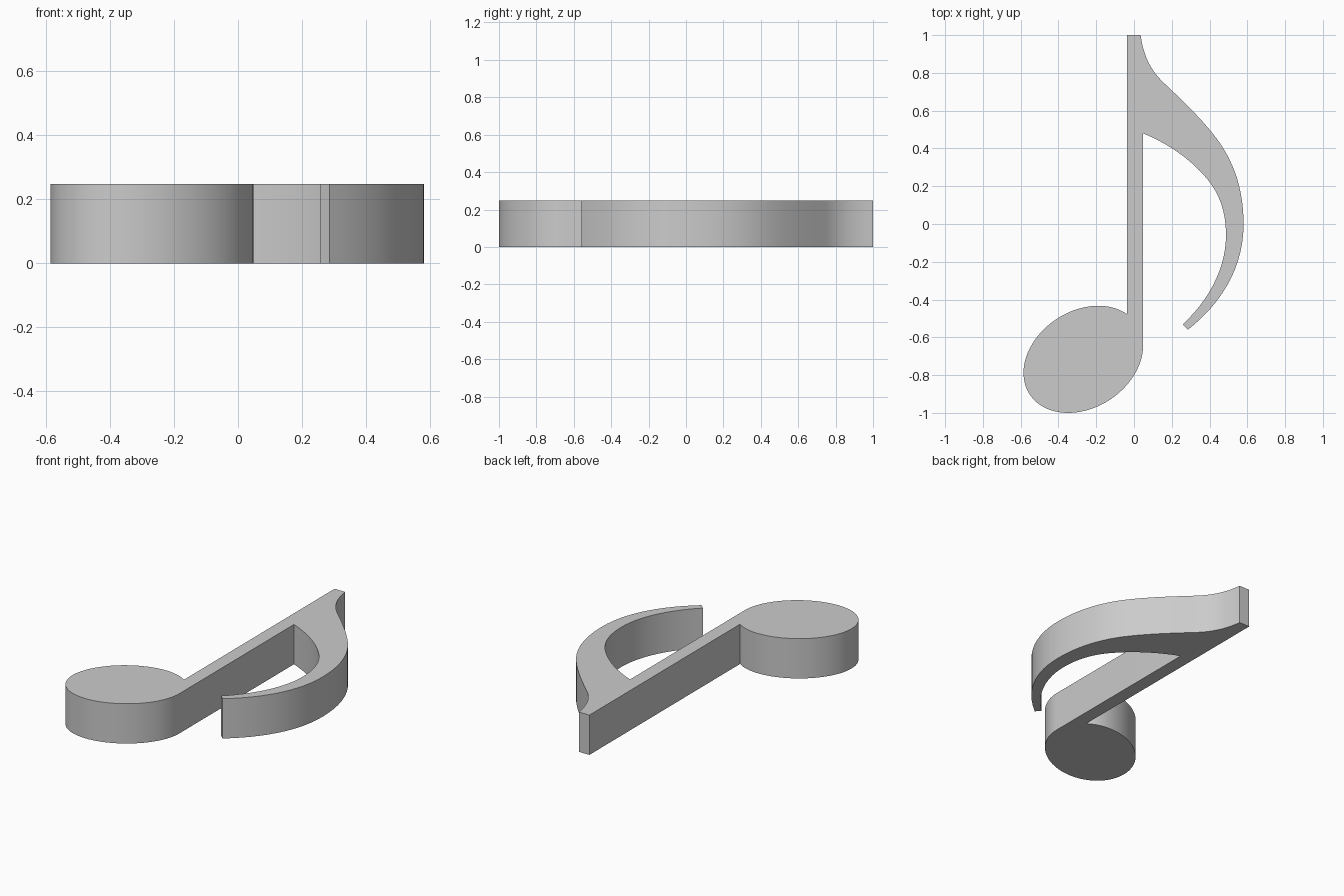
import bpy, bmesh
from math import sin, cos, acos, asin, pi, radians
from mathutils import Vector
from mathutils.geometry import interpolate_bezier

if "Cube" in bpy.data.objects:
    bpy.data.objects.remove(bpy.data.objects["Cube"])

HEIGHT = 0.247


def curve(*pts, steps=14):
    """Chained cubic beziers: knot, handle, handle, knot, handle, ..."""
    vecs = [Vector((x, y, 0)) for x, y in pts]
    out = [vecs[0]]
    for i in range(0, len(vecs) - 1, 3):
        out += interpolate_bezier(*vecs[i:i + 4], steps)[1:]
    return out


# Outer edge of the flag: stem top sweeping down to the tip
outer = curve((0.035, 1.0), (0.05, 0.89), (0.09, 0.81), (0.16, 0.745),
              (0.25, 0.66), (0.34, 0.575), (0.42, 0.475),
              (0.525, 0.345), (0.58, 0.19), (0.58, 0.0),
              (0.58, -0.22), (0.475, -0.41), (0.285, -0.56))

# Inner edge of the flag: tip back up to the stem
inner = curve((0.257, -0.532), (0.40, -0.40), (0.487, -0.23), (0.487, -0.06),
              (0.487, 0.06), (0.455, 0.155), (0.39, 0.235),
              (0.30, 0.345), (0.18, 0.425), (0.048, 0.48))

# Tilted elliptical head, clockwise from the stem's right side to its left
cx, cy, rx, ry = -0.2685, -0.7165, 0.3165, 0.2835
skew = asin(0.252)
end = acos((-0.037 - cx) / rx) - 2 * pi
N = 72
head = [Vector((cx + rx * cos(end * i / N), cy + ry * sin(end * i / N + skew), 0))
        for i in range(N + 1)]

# Extrude the whole outline into one solid note
bm = bmesh.new()
outline = outer + inner + head + [Vector((-0.037, 1.0, 0))]
face = bm.faces.new([bm.verts.new(p) for p in outline])
top = bmesh.ops.extrude_face_region(bm, geom=[face], use_keep_orig=True)["geom"]
bmesh.ops.translate(bm, vec=(0, 0, HEIGHT),
                    verts=[g for g in top if isinstance(g, bmesh.types.BMVert)])
bmesh.ops.recalc_face_normals(bm, faces=bm.faces)
mesh = bpy.data.meshes.new("eighth_note")
bm.to_mesh(mesh)
bm.free()

note = bpy.data.objects.new("eighth_note", mesh)
bpy.context.collection.objects.link(note)
bpy.context.view_layer.objects.active = note
note.select_set(True)
bpy.ops.object.shade_smooth_by_angle(angle=radians(30))
